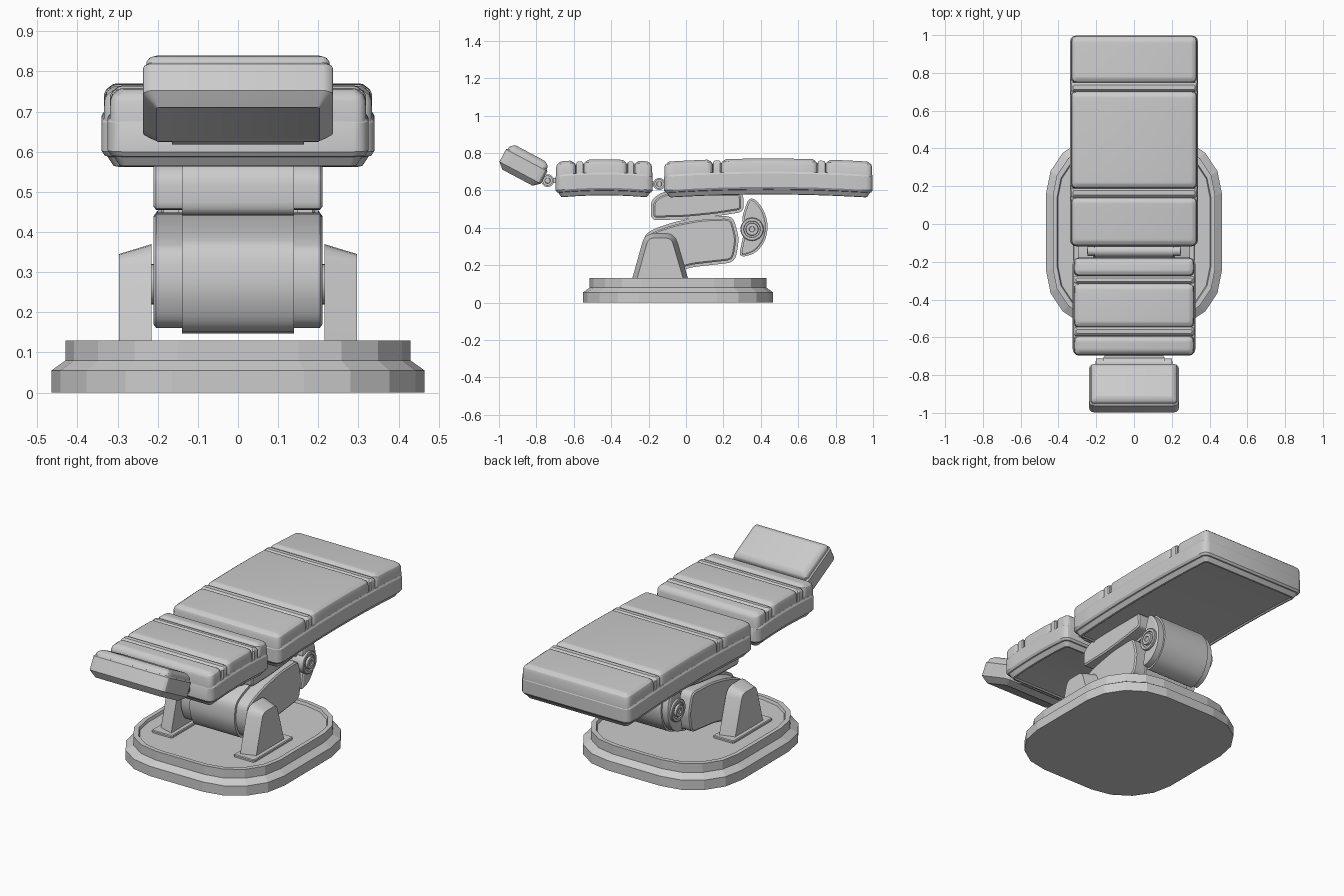
import bpy, bmesh, math
from mathutils import Matrix, Vector

if "Cube" in bpy.data.objects:
    bpy.data.objects.remove(bpy.data.objects["Cube"])


def loft(name, rings, strip=False, smooth=30):
    """Skin equal-length rings; cap with one face, or with cross strips."""
    bm = bmesh.new()
    vs = [[bm.verts.new(p) for p in r] for r in rings]
    n = len(rings[0])
    for a, b in zip(vs, vs[1:]):
        for i in range(n):
            j = (i + 1) % n
            bm.faces.new((a[i], a[j], b[j], b[i]))
    for cap in (vs[0], vs[-1]):
        if strip:
            for i in range(n // 2 - 1):
                bm.faces.new((cap[i], cap[i + 1], cap[n - 2 - i], cap[n - 1 - i]))
        else:
            bm.faces.new(cap)
    bmesh.ops.recalc_face_normals(bm, faces=bm.faces)
    me = bpy.data.meshes.new(name)
    bm.to_mesh(me)
    bm.free()
    ob = bpy.data.objects.new(name, me)
    bpy.context.collection.objects.link(ob)
    if smooth:
        bpy.context.view_layer.objects.active = ob
        ob.select_set(True)
        bpy.ops.object.shade_smooth_by_angle(angle=math.radians(smooth))
        ob.select_set(False)
    return ob


def pad(name, w, y0, y1, levels, r=0.03, seg=3, arch=(0, 0, 1), cx=0, smooth=30):
    """Rounded slab built from (inset, z) levels, arched along y."""
    amount, yc, half = arch
    rings = []
    for inset, z in levels:
        a, lo, hi = w - inset, y0 + inset, y1 - inset
        q = max(r - inset * 0.6, 0.006)
        side = []
        for k in range(seg + 1):
            t = math.pi / 2 * k / seg
            side.append((a - q + q * math.sin(t), lo + q - q * math.cos(t)))
        side += [(a, lo + q + (hi - lo - 2 * q) * k / 8) for k in range(1, 8)]
        for k in range(seg + 1):
            t = math.pi / 2 * k / seg
            side.append((a - q + q * math.cos(t), hi - q + q * math.sin(t)))
        full = side + [(-x, y) for x, y in reversed(side)]
        rings.append([(cx + x, y, z + amount * (1 - ((y - yc) / half) ** 2))
                      for x, y in full])
    return loft(name, rings, True, smooth)


def rounded(pts, r, n=4):
    """Round the corners of a (y, z) profile."""
    pts, out = [Vector(p) for p in pts], []
    for i, p in enumerate(pts):
        a, b = pts[i - 1] - p, pts[(i + 1) % len(pts)] - p
        s = p + a.normalized() * min(r, a.length * 0.45)
        e = p + b.normalized() * min(r, b.length * 0.45)
        for k in range(n + 1):
            t = k / n
            out.append(s * (1 - t) ** 2 + p * 2 * t * (1 - t) + e * t * t)
    return out


def across(name, prof, steps):
    """Sweep a clockwise (y, z) profile along x through (x, inset) steps."""
    rings = []
    for x, inset in steps:
        ring = []
        for i, p in enumerate(prof):
            t = (prof[(i + 1) % len(prof)] - prof[i - 1]).normalized()
            q = p + Vector((t.y, -t.x)) * inset
            ring.append((x, q.x, q.y))
        rings.append(ring)
    return loft(name, rings)


def mirrored(steps):
    return [(-x, v) for x, v in reversed(steps)] + steps


def spindle(name, y, z, steps, seg=28):
    """Turned pin along x, from (x, radius) steps of the right half."""
    return loft(name, [[(x, y + r * math.cos(math.tau * k / seg), z + r * math.sin(math.tau * k / seg))
                        for k in range(seg)] for x, r in mirrored(steps)])


# Base with stepped rim and shallow recess
pad("base", 0.465, -0.55, 0.465,
    [(0, 0), (0, 0.055), (0.035, 0.08), (0.035, 0.13), (0.058, 0.13), (0.063, 0.115)],
    r=0.3, seg=4, smooth=0)

# Support posts and their foot plates
post = rounded([(-0.315, 0.03), (-0.22, 0.37), (-0.06, 0.37), (0.04, 0.03)], 0.05)
for s, side in ((-1, "left"), (1, "right")):
    across(side + "_post", post, [(s * 0.215, 0), (s * 0.297, 0.025)])
    pad(side + "_post_plate", 0.065, -0.315, 0.035, [(0, 0.10), (0, 0.124), (0.004, 0.128)],
        r=0.008, seg=1, cx=s * 0.256)
spindle("post_axle", -0.135, 0.27, [(0.25, 0.05)])

# Folding arms: wide middle band and slimmer sides
tiers = mirrored([(0.14, 0), (0.14, 0.014), (0.204, 0.014), (0.21, 0.022)])
lower = rounded([(-0.235, 0.25), (-0.225, 0.36), (-0.17, 0.395), (-0.06, 0.432), (0.08, 0.458),
                 (0.25, 0.464), (0.275, 0.38), (0.283, 0.33), (0.262, 0.215), (0.02, 0.188),
                 (-0.09, 0.145), (-0.19, 0.15)], 0.045)
across("lower_arm", lower, tiers)
upper = rounded([(-0.188, 0.44), (-0.188, 0.55), (-0.12, 0.595), (0.305, 0.595),
                 (0.31, 0.485), (0.15, 0.46), (0.0, 0.445)], 0.035)
across("upper_arm", upper, tiers)

# Elbow joint with ringed hub
elbow = rounded([(0.283, 0.25), (0.298, 0.32), (0.312, 0.385), (0.298, 0.455), (0.335, 0.56),
                 (0.375, 0.55), (0.42, 0.49), (0.44, 0.41), (0.425, 0.33), (0.38, 0.27),
                 (0.32, 0.245)], 0.035)
across("elbow", elbow, mirrored([(0.15, 0), (0.15, 0.01), (0.185, 0.01), (0.19, 0.018)]))
spindle("elbow_hub", 0.353, 0.392, [(0.2, 0.062), (0.203, 0.058), (0.203, 0.045), (0.197, 0.043),
                                    (0.197, 0.034), (0.209, 0.032), (0.209, 0.016), (0.203, 0.014)])

# Seat and back sections: shell, three cushions, two straps
SHELL = [(0.045, 0.566), (0.038, 0.56), (0.03, 0.562), (0.014, 0.586), (0.008, 0.588), (0, 0.6),
         (0, 0.672), (0.006, 0.682)]
CUSHION = [(0.006, 0.67), (0.007, 0.725), (0.012, 0.738), (0.028, 0.75), (0.036, 0.752)]
STRAP = [(0, 0.67), (0, 0.73), (0.004, 0.737), (0.012, 0.745)]


def section(name, w, y0, y1, straps, rise):
    arch = (rise, (y0 + y1) / 2, (y1 - y0) / 2)
    pad(name + "_shell", w, y0, y1, SHELL, r=0.035, arch=arch)
    edges = [y0] + [v for s in straps for v in s] + [y1]
    for i in range(0, len(edges), 2):
        pad(f"{name}_cushion_{i // 2 + 1}", w, edges[i] - 0.004, edges[i + 1] + 0.004,
            CUSHION, r=0.03, arch=arch)
    for i, (a, b) in enumerate(straps):
        pad(f"{name}_strap_{i + 1}", w - 0.006, a - 0.004, b + 0.004, STRAP, r=0.006, seg=1, arch=arch)


section("seat", 0.34, -0.118, 0.998, [(0.145, 0.185), (0.705, 0.745)], 0.018)
section("back", 0.325, -0.697, -0.178, [(-0.588, -0.55), (-0.312, -0.278)], 0.013)

# Headrest, built flat then tilted
tilt = Matrix.Translation((0, -0.866, 0.734)) @ Matrix.Rotation(math.radians(-28), 4, 'X')
for part, levels in (
        ("shell", [(0.04, -0.073), (0.034, -0.075), (0.014, -0.058), (0, -0.045), (0, 0.03), (0.006, 0.037)]),
        ("cushion", [(0.008, 0.03), (0.009, 0.05), (0.014, 0.058), (0.034, 0.072), (0.04, 0.073)])):
    pad("headrest_" + part, 0.237, -0.125, 0.125, levels, r=0.025).matrix_world = tilt

# Hinge pins with link brackets
for name, y, z, r, x in (("back_hinge", -0.143, 0.634, 0.032, 0.21),
                         ("headrest_hinge", -0.74, 0.652, 0.034, 0.165)):
    spindle(name, y, z, [(x, r), (x, r * 0.8), (x + 0.035, r * 0.8), (x + 0.035, r * 0.45), (x + 0.04, r * 0.4)])
    pad(name + "_bracket", x - 0.01, y - 0.06, y + 0.06,
        [(0, z - 0.014), (0, z + 0.014)], r=0.006, seg=1)
